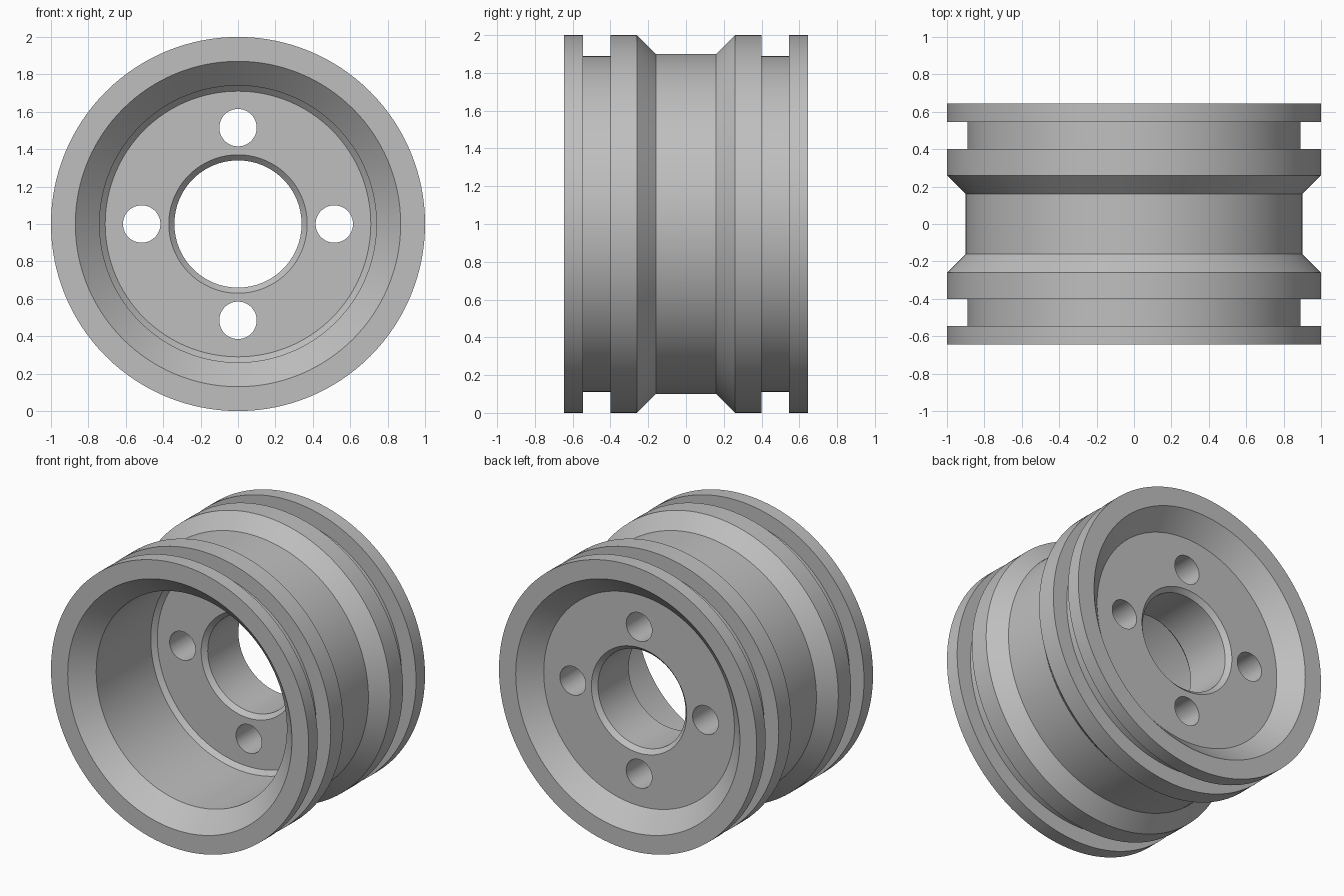
import bpy, bmesh, math
from mathutils import Matrix

if "Cube" in bpy.data.objects:
    bpy.data.objects.remove(bpy.data.objects["Cube"])

metal = bpy.data.materials.new("grey_metal")
metal.diffuse_color = (0.52, 0.52, 0.52, 1)
metal.use_nodes = True
metal.node_tree.nodes["Principled BSDF"].inputs["Base Color"].default_value = metal.diffuse_color

# Outer half profile (radius, y), mirrored to give both flanges and grooves
half = [(0.90, 0.16), (1.0, 0.26), (1.0, 0.40), (0.89, 0.40),
        (0.89, 0.545), (1.0, 0.545), (1.0, 0.645), (0.87, 0.645)]
outer = [(r, -y) for r, y in reversed(half)] + half
# Back dish, web with chamfered bore, then the deep front barrel
inner = [(0.74, 0.52), (0.37, 0.52), (0.34, 0.49), (0.34, 0.15), (0.37, 0.12),
         (0.71, 0.12), (0.74, 0.09), (0.74, -0.515)]
profile = outer + inner


def finish(bm, name):
    bmesh.ops.recalc_face_normals(bm, faces=bm.faces)
    mesh = bpy.data.meshes.new(name)
    bm.to_mesh(mesh)
    bm.free()
    mesh.materials.append(metal)
    ob = bpy.data.objects.new(name, mesh)
    bpy.context.collection.objects.link(ob)
    return ob


# Wheel body: closed profile revolved around the y axis
SEG = 128
bm = bmesh.new()
rings = []
for i in range(SEG):
    a = 2 * math.pi * i / SEG
    rings.append([bm.verts.new((r * math.sin(a), y, 1 + r * math.cos(a)))
                  for r, y in profile])
n = len(profile)
for i in range(SEG):
    p, q = rings[i], rings[(i + 1) % SEG]
    for j in range(n):
        k = (j + 1) % n
        bm.faces.new((p[j], p[k], q[k], q[j]))
wheel = finish(bm, "wheel_rim")

# Four bolt holes through the web
bm = bmesh.new()
for i in range(4):
    a = i * math.pi / 2
    place = Matrix.Translation((0.515 * math.sin(a), 0.32, 1 + 0.515 * math.cos(a)))
    bmesh.ops.create_cone(bm, cap_ends=True, segments=48, radius1=0.1, radius2=0.1,
                          depth=0.6, matrix=place @ Matrix.Rotation(math.pi / 2, 4, 'X'))
cutter = finish(bm, "bolt_hole_cutter")
cutter.hide_render = True
cutter.hide_set(True)

cut = wheel.modifiers.new("bolt_holes", 'BOOLEAN')
cut.operation = 'DIFFERENCE'
cut.solver = 'EXACT'
cut.object = cutter
bpy.context.view_layer.objects.active = wheel
wheel.select_set(True)
bpy.ops.object.modifier_apply(modifier=cut.name)
bpy.data.objects.remove(cutter)
bpy.ops.object.shade_smooth_by_angle(angle=math.radians(25))
